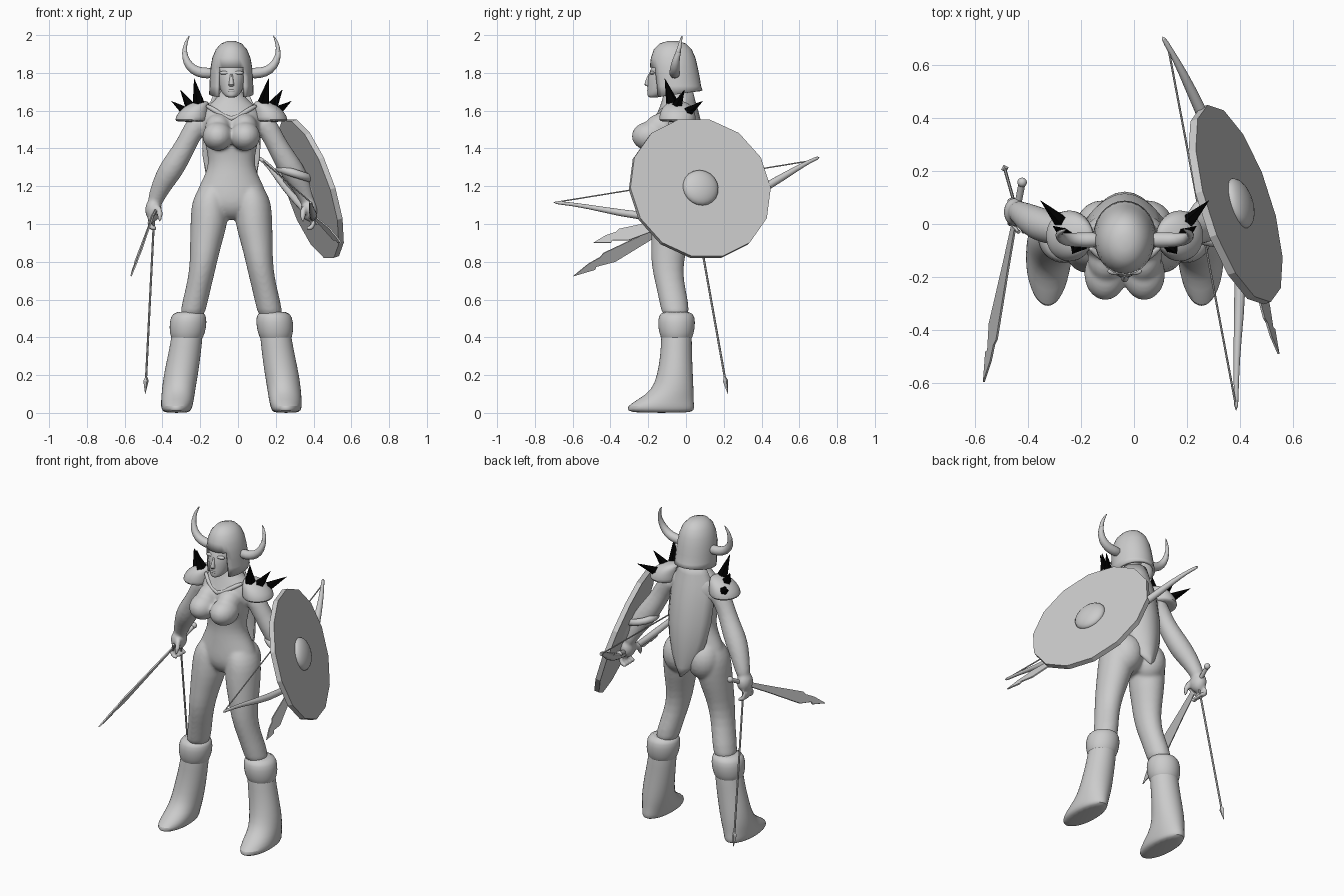
import bpy, bmesh, math
from mathutils import Vector

cube = bpy.data.objects.get("Cube")
if cube:
    bpy.data.objects.remove(cube)

CX = -0.035  # symmetry plane of the figure


def material(name, v):
    m = bpy.data.materials.new(name)
    m.use_nodes = True
    m.diffuse_color = (v, v, v, 1)
    m.node_tree.nodes["Principled BSDF"].inputs["Base Color"].default_value = (v, v, v, 1)
    return m


GREY = material("stone grey", 0.6)
BLACK = material("black", 0.0)


def finish(name, bm, mat=GREY, smooth=True, subdiv=0):
    bmesh.ops.recalc_face_normals(bm, faces=bm.faces)
    me = bpy.data.meshes.new(name)
    bm.to_mesh(me)
    bm.free()
    me.materials.append(mat)
    ob = bpy.data.objects.new(name, me)
    bpy.context.collection.objects.link(ob)
    if subdiv:
        ob.modifiers.new("subdivision", "SUBSURF").levels = subdiv
    if smooth:
        bpy.ops.object.select_all(action="DESELECT")
        ob.select_set(True)
        bpy.context.view_layer.objects.active = ob
        bpy.ops.object.shade_smooth_by_angle(angle=math.radians(50))
    return ob


def skin(bm, rings, caps=True):
    rows = [[bm.verts.new(p) for p in r] for r in rings]
    n = len(rows[0])
    for a, b in zip(rows, rows[1:]):
        for i in range(n):
            bm.faces.new((a[i], a[(i + 1) % n], b[(i + 1) % n], b[i]))
    if caps:
        bm.faces.new(rows[0])
        bm.faces.new(rows[-1])


def circle(n):
    return [(math.cos(2 * math.pi * i / n), math.sin(2 * math.pi * i / n)) for i in range(n)]


def loft(name, rings, side=1, n=18, subdiv=1):
    """Stack of level ellipses: x, y, z, half width, half depth."""
    bm = bmesh.new()
    skin(bm, [[(CX + side * x + rx * c, y + ry * s, z) for c, s in circle(n)]
              for x, y, z, rx, ry in rings])
    return finish(name, bm, subdiv=subdiv)


def tube(name, path, n=10, subdiv=1, mat=GREY, smooth=True):
    """Round tube along points x, y, z, radius in world space."""
    pts = [Vector(p[:3]) for p in path]
    rings = []
    for i, p in enumerate(pts):
        d = pts[min(i + 1, len(pts) - 1)] - pts[max(i - 1, 0)]
        q = d.to_track_quat("Z", "Y")
        rings.append([p + q @ Vector((c * path[i][3], s * path[i][3], 0)) for c, s in circle(n)])
    bm = bmesh.new()
    skin(bm, rings)
    return finish(name, bm, mat, smooth, subdiv)


def sided(path, side):
    return [(CX + side * x, y, z, r) for x, y, z, r in path]


def ball(name, loc, scale, quat=None):
    bm = bmesh.new()
    bmesh.ops.create_uvsphere(bm, u_segments=20, v_segments=12, radius=1)
    ob = finish(name, bm)
    ob.location, ob.scale = loc, scale
    if quat:
        ob.rotation_mode = "QUATERNION"
        ob.rotation_quaternion = quat
    return ob


# Body pieces, fused into one skin
body = [loft("torso", [
    (0, -.055, 1.02, .04, .05), (0, -.055, 1.05, .11, .085), (0, -.055, 1.09, .18, .108),
    (0, -.05, 1.14, .198, .118), (0, -.05, 1.2, .175, .112), (0, -.055, 1.27, .137, .1),
    (0, -.06, 1.33, .122, .09), (0, -.06, 1.4, .135, .1), (0, -.06, 1.48, .155, .118),
    (0, -.055, 1.55, .17, .115), (0, -.05, 1.61, .15, .095), (0, -.055, 1.65, .095, .075),
    (0, -.06, 1.69, .06, .058), (0, -.07, 1.74, .052, .05)])]
ARM = [(.15, -.04, 1.57, .062), (.2, -.04, 1.5, .058), (.24, -.03, 1.42, .056),
       (.28, -.015, 1.35, .063), (.325, 0, 1.28, .067), (.367, .025, 1.21, .056),
       (.398, .045, 1.14, .044), (.41, .05, 1.1, .04)]
for s in (-1, 1):
    body.append(loft("leg", [
        (.09, -.05, 1.22, .06, .08), (.105, -.055, 1.16, .088, .108), (.115, -.06, 1.1, .1, .118),
        (.118, -.07, 1, .1, .115), (.135, -.085, .9, .086, .1), (.147, -.1, .8, .073, .088),
        (.165, -.09, .7, .068, .078), (.19, -.065, .6, .068, .078),
        (.215, -.05, .48, .07, .075)], s))
    body.append(tube("arm", sided(ARM, s), 14))
    body.append(ball("breast", (CX + s * .073, -.188, 1.465), (.08, .1, .078)))
    body.append(ball("upper_breast", (CX + s * .07, -.13, 1.51), (.07, .09, .075)))
    body.append(ball("buttock", (CX + s * .085, -.01, 1.11), (.1, .1, .12)))
    # Hand with curled fingers
    body.append(ball("palm", (CX + s * .413, .045, 1.075), (.044, .055, .062)))
    for k in range(4):
        y = .003 + .028 * k
        body.append(tube("finger", sided([(.43, y, 1.06, .018), (.442, y, 1.01, .019),
                                          (.422, y, .972, .017), (.39, y, .978, .015)], s), 8))
    body.append(tube("thumb", sided([(.39, .01, 1.1, .02), (.374, -.025, 1.055, .019),
                                     (.382, -.035, 1.005, .015)], s), 8))
bpy.ops.object.select_all(action="DESELECT")
for ob in body:
    bpy.context.view_layer.objects.active = ob
    ob.select_set(True)
    bpy.ops.object.convert(target="MESH")
    ob.select_set(True)
for ob in body:
    ob.select_set(True)
bpy.context.view_layer.objects.active = body[0]
bpy.ops.object.join()
figure = bpy.context.object
figure.name = "body"
remesh = figure.modifiers.new("fuse", "REMESH")
remesh.mode, remesh.voxel_size, remesh.use_smooth_shade = "VOXEL", .0085, True
soft = figure.modifiers.new("soften", "SMOOTH")
soft.factor, soft.iterations = .5, 10

# Boots and fur cuffs
for s, label in ((-1, "right"), (1, "left")):
    loft(label + "_boot", [
        (.29, -.13, 0, .06, .15), (.29, -.133, .012, .078, .178), (.29, -.135, .035, .085, .182),
        (.285, -.108, .07, .088, .15), (.28, -.07, .12, .09, .112), (.268, -.058, .2, .092, .096),
        (.25, -.052, .3, .088, .085), (.235, -.05, .4, .084, .082),
        (.228, -.05, .48, .08, .08)], s)
    loft(label + "_boot_cuff", [
        (.236, -.05, .37, .07, .07), (.235, -.05, .4, .088, .086), (.231, -.05, .45, .1, .1),
        (.227, -.05, .51, .098, .099), (.222, -.05, .54, .075, .078)], s)

# Head
loft("face", [(0, -.175, 1.668, .022, .028), (0, -.15, 1.685, .045, .055),
              (0, -.125, 1.715, .062, .08), (0, -.105, 1.76, .074, .1),
              (0, -.1, 1.8, .078, .098), (0, -.085, 1.86, .08, .085), (0, -.07, 1.9, .06, .07)])
loft("nose", [(0, -.195, 1.728, .014, .012), (0, -.208, 1.734, .018, .018),
              (0, -.2, 1.765, .01, .013), (0, -.19, 1.8, .009, .01)], n=8)
for s in (-1, 1):
    ball("brow", (CX + s * .035, -.178, 1.8), (.03, .014, .01))
ball("lips", (CX, -.194, 1.706), (.022, .012, .009))

# Helmet with hanging hair, open at the face: height, half width, front, back
HELMET = [(1.968, .022, -.1, -.04), (1.955, .055, -.14, 0), (1.925, .082, -.17, .03),
          (1.88, .101, -.186, .05), (1.83, .11, -.192, .062), (1.78, .114, -.188, .072),
          (1.73, .116, -.182, .08), (1.675, .118, -.178, .088)]
bm = bmesh.new()
skin(bm, [[(CX + r * c, (f + b) / 2 + (b - f) / 2 * s, z) for c, s in circle(28)]
          for z, r, f, b in HELMET], caps=False)
bmesh.ops.holes_fill(bm, edges=[e for e in bm.edges if e.is_boundary and e.verts[0].co.z > 1.96])
opening = [f for f in bm.faces if f.calc_center_median().z < 1.83
           and f.calc_center_median().y < -.1 and abs(f.calc_center_median().x - CX) < .065]
bmesh.ops.delete(bm, geom=opening, context="FACES")
for v in bm.verts:
    if v.co.z < 1.7:
        v.co.z += .15 * (v.co.y + .13)
hair = finish("helmet_and_hair", bm)
hair.modifiers.new("thickness", "SOLIDIFY").thickness = .015

# Horns, shoulder guards and spikes
HORN = [(.09, -.06, 1.8, .031), (.15, -.06, 1.797, .03), (.205, -.06, 1.815, .027),
        (.24, -.055, 1.86, .023), (.25, -.04, 1.91, .017), (.243, -.03, 1.96, .01),
        (.22, -.02, 2.0, .002)]
SPIKES = [((.225, -.005, 1.585), (.317, .088, 1.65)), ((.212, -.05, 1.615), (.27, -.008, 1.71)),
          ((.172, -.075, 1.645), (.197, -.112, 1.77))]
for s, label in ((-1, "right"), (1, "left")):
    tube(label + "_horn", sided(HORN, s), 12)
    loft(label + "_shoulder_guard", [
        (.21, -.045, 1.54, .08, .09), (.21, -.045, 1.55, .092, .1),
        (.203, -.045, 1.585, .085, .096), (.185, -.045, 1.62, .068, .08),
        (.165, -.045, 1.642, .05, .055), (.15, -.045, 1.652, .015, .02)], s)
    for a, b in SPIKES:
        tube(label + "_shoulder_spike", sided([(*a, .033), (*b, .001)], s), 5, 0, BLACK, False)

# Collar
tube("collar", sided([(-.14, -.08, 1.63, .012), (-.08, -.135, 1.6, .016), (0, -.168, 1.535, .014),
                      (.08, -.135, 1.6, .016), (.14, -.08, 1.63, .012)], 1), 8)

# Cape, bowed around the back and tapering to a point
bm = bmesh.new()
rows = []
for z, w, y in ((1.71, .085, .035), (1.65, .11, .05), (1.6, .14, .065), (1.5, .155, .09),
                (1.36, .152, .115), (1.24, .132, .122), (1.14, .098, .12), (1.08, .062, .115),
                (1.02, .008, .11)):
    rows.append([bm.verts.new((CX + w * k / 4, y - .1 * (w / .15) * (k / 4) ** 2, z))
                 for k in range(-4, 5)])
for a, b in zip(rows, rows[1:]):
    for i in range(8):
        bm.faces.new((a[i], a[i + 1], b[i + 1], b[i]))
finish("cape", bm).modifiers.new("thickness", "SOLIDIFY").thickness = .01

# Shield with boss and arm strap
normal = Vector((1, .32, .34)).normalized()
turn = normal.to_track_quat("Z", "Y")
centre = Vector((.383, .073, 1.187))
bm = bmesh.new()
skin(bm, [[centre + turn @ Vector((.39 * c, .39 * s, h)) for c, s in circle(14)]
          for h in (-.015, .015)])
finish("shield", bm, smooth=False)
ball("shield_boss", centre + normal * .015, (.098, .098, .045), turn)
loop = [(.3 + .08 * c, .01 + .075 * s, 1.268 - .025 * c, .022) for c, s in circle(16)]
tube("shield_strap", loop + loop[:1], 8, 0)

# Bow and string
BOW = [(.385, -.71, 1.115, .01), (.385, -.6, 1.106, .01), (.39, -.43, 1.075, .016),
       (.4, -.27, 1.045, .025), (.4, -.05, 1.03, .018), (.385, .1, 1.04, .018),
       (.32, .28, 1.115, .025), (.25, .43, 1.2, .026), (.18, .58, 1.29, .017),
       (.14, .65, 1.33, .011), (.105, .71, 1.355, .011)]
tube("bow", BOW, 8)
tube("bow_string", [(.385, -.69, 1.115, .004), (.13, .66, 1.335, .004)], 6, 0)


def sword(label, grip, tip, lean_x):
    grip, tip = Vector(grip), Vector(tip)
    d = tip - grip
    length = d.length
    d.normalize()
    lean = Vector((lean_x, 0, 1))  # sideways lean of the blade's edge
    up = (lean - d * lean.dot(d)).normalized()
    thick = d.cross(up) * .004
    outline = [(0, .012), (.3, .02), (.72, .036), (.76, .024), (.86, .022), (1, 0),
               (.84, -.026), (.82, -.014), (.68, -.04), (.3, -.022), (0, -.012)]
    bm = bmesh.new()
    skin(bm, [[grip + d * (t * length) + up * w + thick * k for t, w in outline] for k in (-1, 1)])
    finish(label + "_blade", bm, smooth=False)
    back = grip - d * .14
    tube(label + "_hilt", [(*(grip + d * .03), .013), (*back, .013)], 8, 0)
    ball(label + "_pommel", back, (.018, .018, .018))
    guard = grip + d * .05
    tube(label + "_guard", [(*(guard - up * .045), .008), (*(guard + up * .045), .008)], 6, 0)


sword("right_sword", (-.445, .035, 1.06), (-.566, -.595, .725), .5)
sword("left_sword", (.39, .04, 1.05), (.545, -.49, .9), -.45)

# Arrow held point down
tube("arrow_shaft", [(-.44, .04, 1.12, .006), (-.487, .207, .18, .006)], 6, 0)
tube("arrow_head", [(-.486, .206, .19, .006), (-.487, .209, .17, .015), (-.491, .222, .1, .001)],
     4, 0, GREY, False)
